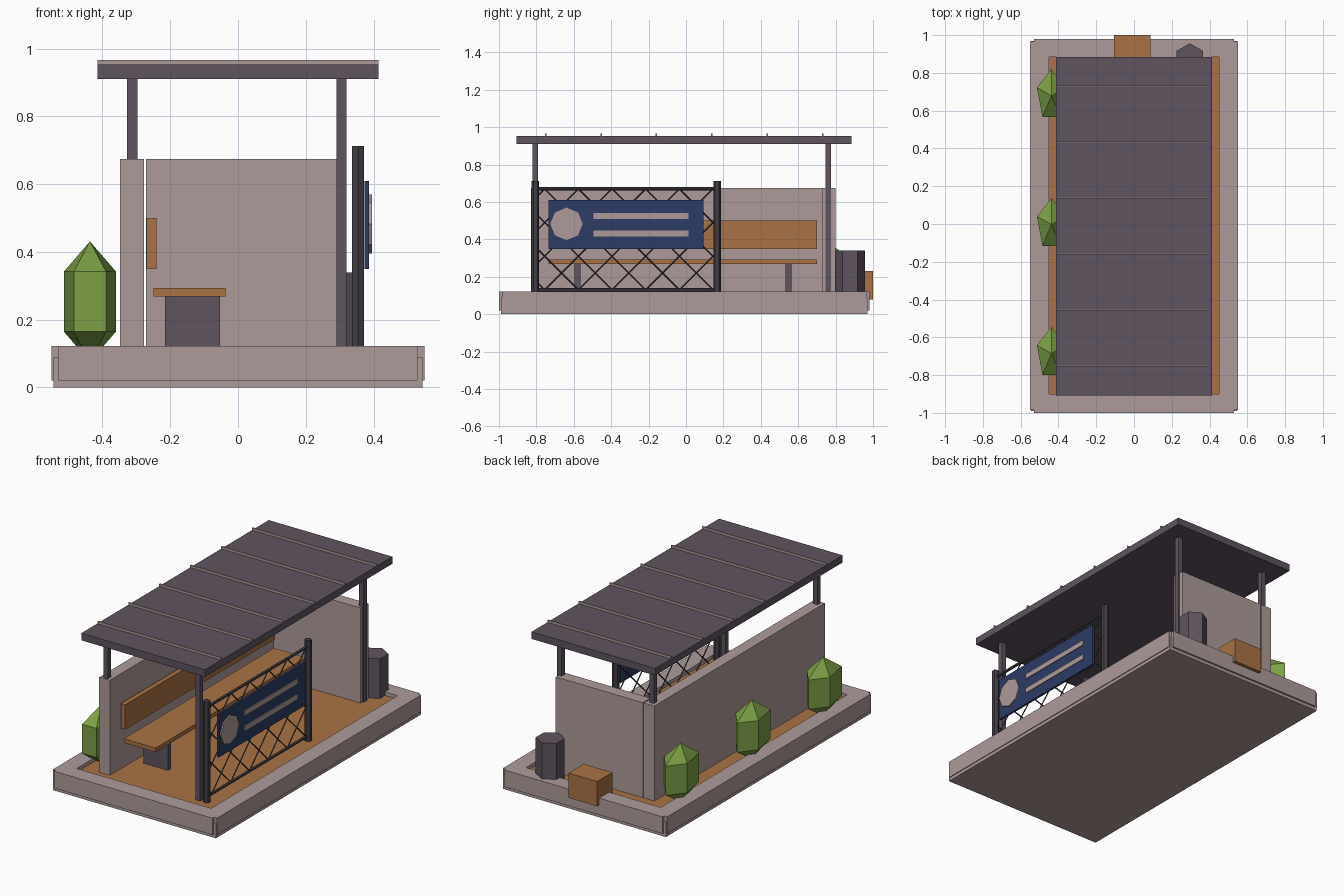
import bpy, bmesh, math
from mathutils import Vector

if "Cube" in bpy.data.objects:
    bpy.data.objects.remove(bpy.data.objects["Cube"])


def material(name, r, g, b):
    m = bpy.data.materials.new(name)
    m.diffuse_color = (r, g, b, 1)
    m.use_nodes = True
    m.node_tree.nodes["Principled BSDF"].inputs["Base Color"].default_value = m.diffuse_color
    return m


STONE = material("stone", 0.42, 0.33, 0.32)
WOOD = material("wood", 0.40, 0.17, 0.06)
STEEL = material("steel", 0.115, 0.088, 0.115)
IRON = material("iron", 0.055, 0.05, 0.06)
NAVY = material("navy", 0.025, 0.045, 0.13)
LEAF = material("leaf", 0.20, 0.35, 0.06)


def finish(name, bm, mat):
    bmesh.ops.recalc_face_normals(bm, faces=bm.faces)
    me = bpy.data.meshes.new(name)
    bm.to_mesh(me)
    bm.free()
    me.materials.append(mat)
    ob = bpy.data.objects.new(name, me)
    bpy.context.collection.objects.link(ob)
    return ob


def box(name, mat, x, y, z):
    """Box from (min, max) ranges on each axis."""
    bm = bmesh.new()
    bmesh.ops.create_cube(bm, size=1)
    for v in bm.verts:
        v.co = [r[0] + (c + 0.5) * (r[1] - r[0]) for c, r in zip(v.co, (x, y, z))]
    return finish(name, bm, mat)


def rod(name, mat, a, b, r, sides):
    """Low-poly cylinder between two points."""
    a, b = Vector(a), Vector(b)
    bm = bmesh.new()
    bmesh.ops.create_cone(bm, cap_ends=True, segments=sides, radius1=r, radius2=r, depth=(b - a).length)
    ob = finish(name, bm, mat)
    ob.location = (a + b) / 2
    ob.rotation_euler = (b - a).to_track_quat('Z', 'Y').to_euler()
    return ob


def prism(name, mat, cx, cy, z0, z1, r, sides):
    """Upright prism with one corner pointing to +y."""
    bm = bmesh.new()
    ring = [bm.verts.new((cx + r * math.sin(k * math.tau / sides),
                          cy + r * math.cos(k * math.tau / sides), z0)) for k in range(sides)]
    top = bmesh.ops.extrude_face_region(bm, geom=[bm.faces.new(ring)])["geom"]
    for v in top:
        if isinstance(v, bmesh.types.BMVert):
            v.co.z = z1
    bm.faces.new(ring) if not bm.faces.get(ring) else None
    return finish(name, bm, mat)


# Base slab, kerbs and wooden floor
box("base_slab", STONE, (-0.545, 0.545), (-0.99, 0.97), (0, 0.09))
box("front_kerb", STONE, (-0.53, 0.53), (-1.0, -0.90), (0.02, 0.122))
box("back_kerb", STONE, (-0.53, 0.53), (0.885, 0.98), (0.02, 0.122))
for side, s in (("left", -1), ("right", 1)):
    xs = sorted((s * 0.45, s * 0.55))
    box(side + "_kerb", STONE, xs, (-0.985, 0.965), (0.02, 0.122))
box("floor", WOOD, (-0.452, 0.452), (-0.902, 0.887), (0.08, 0.10))

# Walls
box("left_wall", STONE, (-0.348, -0.277), (-0.83, 0.80), (0.09, 0.675))
box("back_wall", STONE, (-0.271, 0.312), (0.727, 0.80), (0.09, 0.675))

# Roof posts, roof and raised seams
for i, x in enumerate((-0.312, 0.305)):
    for j, y in enumerate((-0.805, 0.76)):
        box(f"roof_post_{i}{j}", STEEL, (x - 0.015, x + 0.015), (y - 0.015, y + 0.015), (0.09, 0.915))
box("roof", STEEL, (-0.414, 0.414), (-0.907, 0.885), (0.91, 0.953))
for i in range(6):
    y = -0.75 + i * 0.296
    box(f"roof_seam_{i}", STONE, (-0.414, 0.414), (y - 0.004, y + 0.004), (0.95, 0.967))

# Bench
box("bench_seat", WOOD, (-0.25, -0.037), (-0.735, 0.70), (0.268, 0.293))
box("bench_back", WOOD, (-0.27, -0.241), (-0.735, 0.70), (0.35, 0.50))
for i, y in enumerate((-0.58, 0.548)):
    box(f"bench_leg_{i}", STEEL, (-0.215, -0.053), (y - 0.015, y + 0.015), (0.09, 0.27))

# Fence posts and rails
FX, Y0, Y1, Z0, Z1 = 0.354, -0.805, 0.166, 0.13, 0.671
for i, y in enumerate((Y0, Y1)):
    prism(f"fence_post_{i}", IRON, FX, y, 0.09, 0.712, 0.02, 6)
for name, z in (("bottom", Z0), ("top", Z1)):
    rod(f"fence_{name}_rail", IRON, (FX, Y0, z), (FX, Y1, z), 0.009, 6)

# Diagonal fence wires, clipped to the frame
H = Z1 - Z0
STEP = 0.18
for i in range(9):
    start = Y0 - H + 0.05 + i * STEP
    t0, t1 = max(0, Y0 - start), min(H, Y1 - start)
    if t1 - t0 > 0.02:
        for d, (za, zb) in enumerate(((Z0 + t0, Z0 + t1), (Z1 - t0, Z1 - t1))):
            rod(f"fence_wire_{i}_{d}", IRON, (FX, start + t0, za), (FX, start + t1, zb), 0.004, 4)

# Sign panel with disc and stripes
box("sign_panel", NAVY, (0.374, 0.387), (-0.735, 0.094), (0.35, 0.61))
rod("sign_disc", STONE, (0.384, -0.639, 0.483), (0.395, -0.639, 0.483), 0.087, 8)
for i, z in enumerate((0.433, 0.526)):
    box(f"sign_stripe_{i}", STONE, (0.384, 0.392), (-0.495, 0.013), (z - 0.016, z + 0.016))

# Bin and crate at the back
prism("bin", STEEL, 0.295, 0.877, 0.09, 0.34, 0.08, 6)
box("crate", WOOD, (-0.105, 0.087), (0.855, 1.0), (0.08, 0.23))

# Five-sided bushes behind the left wall
for i, cy in enumerate((-0.685, -0.003, 0.679)):
    bm = bmesh.new()
    bottom, top = bm.verts.new((-0.437, cy, 0.076)), bm.verts.new((-0.437, cy, 0.431))
    rings = [[bm.verts.new((-0.437 + 0.081 * math.sin(k * math.tau / 5),
                            cy + 0.14 * math.cos(k * math.tau / 5), z)) for k in range(5)]
             for z in (0.165, 0.342)]
    for k in range(5):
        n = (k + 1) % 5
        bm.faces.new((bottom, rings[0][k], rings[0][n]))
        bm.faces.new((rings[0][k], rings[0][n], rings[1][n], rings[1][k]))
        bm.faces.new((rings[1][k], rings[1][n], top))
    finish(f"bush_{i}", bm, LEAF)
